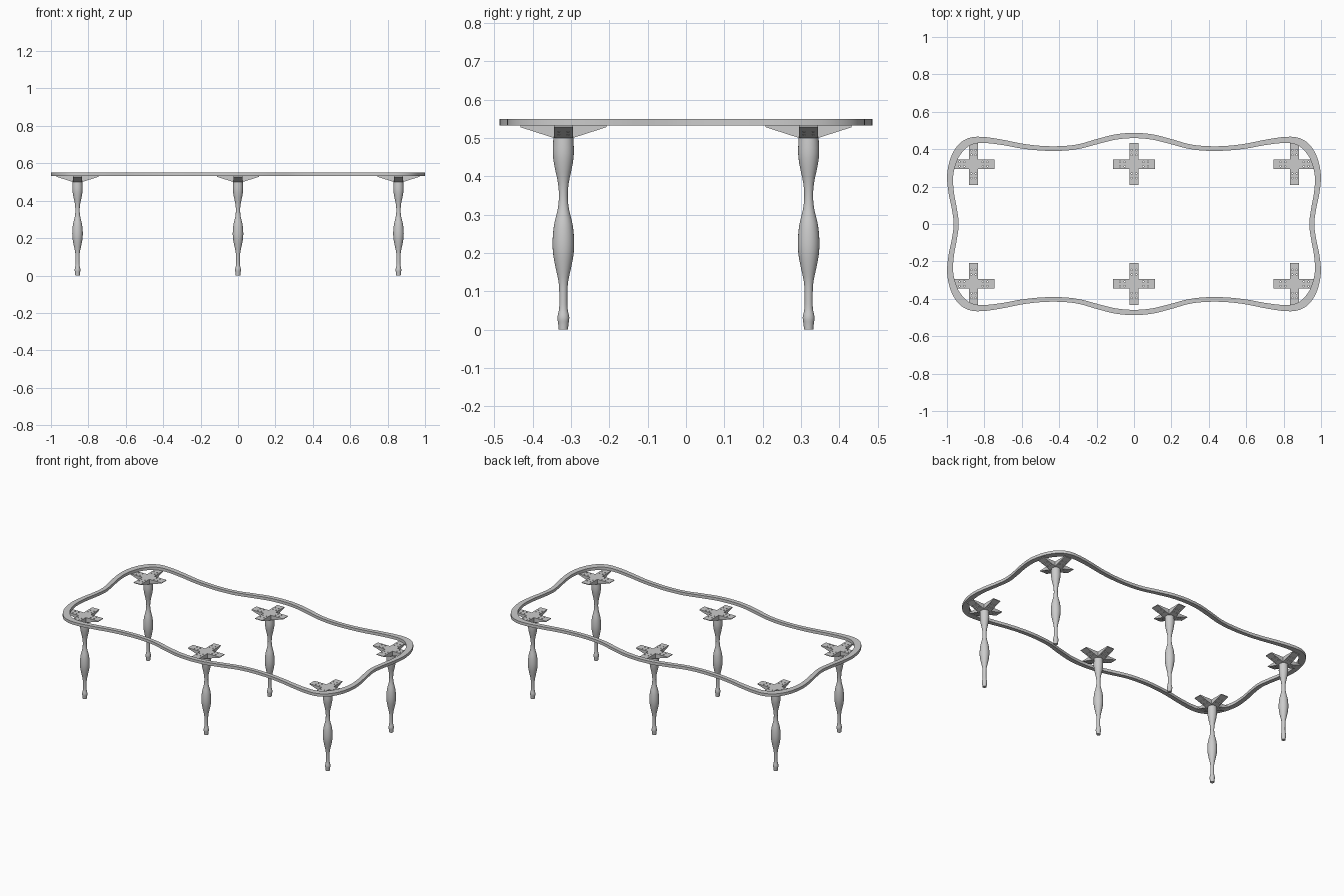
import bpy, bmesh, math
from mathutils import Vector

if "Cube" in bpy.data.objects:
    bpy.data.objects.remove(bpy.data.objects["Cube"])


def spline(pts, steps, closed=False):
    """Smooth Catmull-Rom samples through the points."""
    p = [Vector(q) for q in pts]
    n = len(p)
    get = (lambda i: p[i % n]) if closed else (lambda i: p[max(0, min(n - 1, i))])
    out = []
    for i in range(n if closed else n - 1):
        a, b, c, d = (get(i + k) for k in (-1, 0, 1, 2))
        for s in range(steps):
            t = s / steps
            out.append(0.5 * (2 * b + (c - a) * t + (2 * a - 5 * b + 4 * c - d) * t * t
                              + (3 * b - a - 3 * c + d) * t ** 3))
    return out if closed else out + [p[-1]]


def finish(name, bm, smooth=True):
    bmesh.ops.recalc_face_normals(bm, faces=bm.faces)
    mesh = bpy.data.meshes.new(name)
    bm.to_mesh(mesh)
    bm.free()
    ob = bpy.data.objects.new(name, mesh)
    bpy.context.collection.objects.link(ob)
    if smooth:
        bpy.ops.object.select_all(action='DESELECT')
        ob.select_set(True)
        bpy.context.view_layer.objects.active = ob
        bpy.ops.object.shade_smooth_by_angle(angle=math.radians(35))
    return ob


def sweep(bm, rings, closed):
    """Join consecutive rings of vertices with quads."""
    n = len(rings)
    for i in range(n if closed else n - 1):
        a, b = rings[i], rings[(i + 1) % n]
        for k in range(len(a)):
            j = (k + 1) % len(a)
            bm.faces.new((a[k], a[j], b[j], b[k]))


# wavy rim: one quarter of the outer edge as (x, y, band width)
Q = [(0, .487, .028), (.1, .479, .028), (.2, .454, .027), (.3, .426, .025), (.4, .416, .025),
     (.5, .418, .025), (.6, .43, .026), (.7, .45, .028), (.8, .465, .032), (.875, .462, .038),
     (.935, .428, .042), (.978, .36, .038), (.999, .265, .033), (.992, .17, .029),
     (.974, .08, .027), (.964, 0, .027)]
half = Q + [(x, -y, w) for x, y, w in Q[-2::-1]]
loop = half + [(-x, y, w) for x, y, w in half[-2:0:-1]]
path = spline(loop, 6, True)
bm = bmesh.new()
rings = []
for i, p in enumerate(path):
    d = path[(i + 1) % len(path)] - path[i - 1]
    inward = Vector((d.y, -d.x)).normalized()
    q = Vector((p.x, p.y)) + inward * p.z
    rings.append([bm.verts.new(v) for v in ((p.x, p.y, .532), (p.x, p.y, .55),
                                            (q.x, q.y, .55), (q.x, q.y, .532))])
sweep(bm, rings, True)
finish("table_rim", bm)

# turned leg profile as (radius, z)
prof = spline([(.012, 0), (.0135, .015), (.0155, .032), (.011, .055), (.0105, .09), (.0125, .125),
               (.021, .165), (.027, .2), (.028, .235), (.024, .275), (.0145, .315), (.0115, .35),
               (.0145, .385), (.023, .425), (.0275, .46), (.026, .5)], 3)
bm = bmesh.new()
N = 24
rings = [[bm.verts.new((p.x * math.cos(2 * math.pi * k / N), p.x * math.sin(2 * math.pi * k / N), p.y))
          for k in range(N)] for p in prof]
sweep(bm, rings, False)
bm.faces.new(rings[0])
bm.faces.new(rings[-1])
leg = finish("leg", bm)

# cross bracket: plus-shaped top plate, undersides sloping down to the leg
H, L = .025, .112
bm = bmesh.new()
outline = []
for c, s in ((1, 0), (0, 1), (-1, 0), (0, -1)):
    for u, v in ((L, -H), (L, H), (H, H)):
        outline.append((u * c - v * s, u * s + v * c))
top = [bm.verts.new((x, y, .532)) for x, y in outline]
low = [bm.verts.new((x, y, .5 if k % 3 == 2 else .528)) for k, (x, y) in enumerate(outline)]
sweep(bm, [top, low], False)
bm.faces.new(top)
bm.faces.new([low[k] for k in (2, 5, 8, 11)])
for k in (0, 3, 6, 9):
    bm.faces.new((low[k - 1], low[k], low[k + 1], low[k + 2]))
bracket = finish("bracket", bm, False)

# screw holes drilled through the arms
bm = bmesh.new()
for c, s in ((1, 0), (0, 1), (-1, 0), (0, -1)):
    for u in (.05, .075):
        for v in (-.012, .012):
            r = bmesh.ops.create_cone(bm, cap_ends=True, segments=10, radius1=.004, radius2=.004, depth=.1)
            bmesh.ops.translate(bm, verts=r["verts"], vec=(u * c - v * s, u * s + v * c, .52))
cutter = finish("screw_hole_cutter", bm, False)
cutter.hide_render = True
mod = bracket.modifiers.new("holes", 'BOOLEAN')
mod.object = cutter
mod.operation = 'DIFFERENCE'
mod.solver = 'EXACT'
bpy.ops.object.select_all(action='DESELECT')
bracket.select_set(True)
bpy.context.view_layer.objects.active = bracket
bpy.ops.object.modifier_apply(modifier=mod.name)
bpy.data.objects.remove(cutter)

# six legs with their brackets
for yname, y in (("front", -.32), ("back", .32)):
    for xname, x in (("left", -.858), ("middle", 0), ("right", .858)):
        for src in (leg, bracket):
            ob = bpy.data.objects.new(f"{yname}_{xname}_{src.name}", src.data)
            ob.location = (x, y, 0)
            bpy.context.collection.objects.link(ob)
bpy.data.objects.remove(leg)
bpy.data.objects.remove(bracket)
